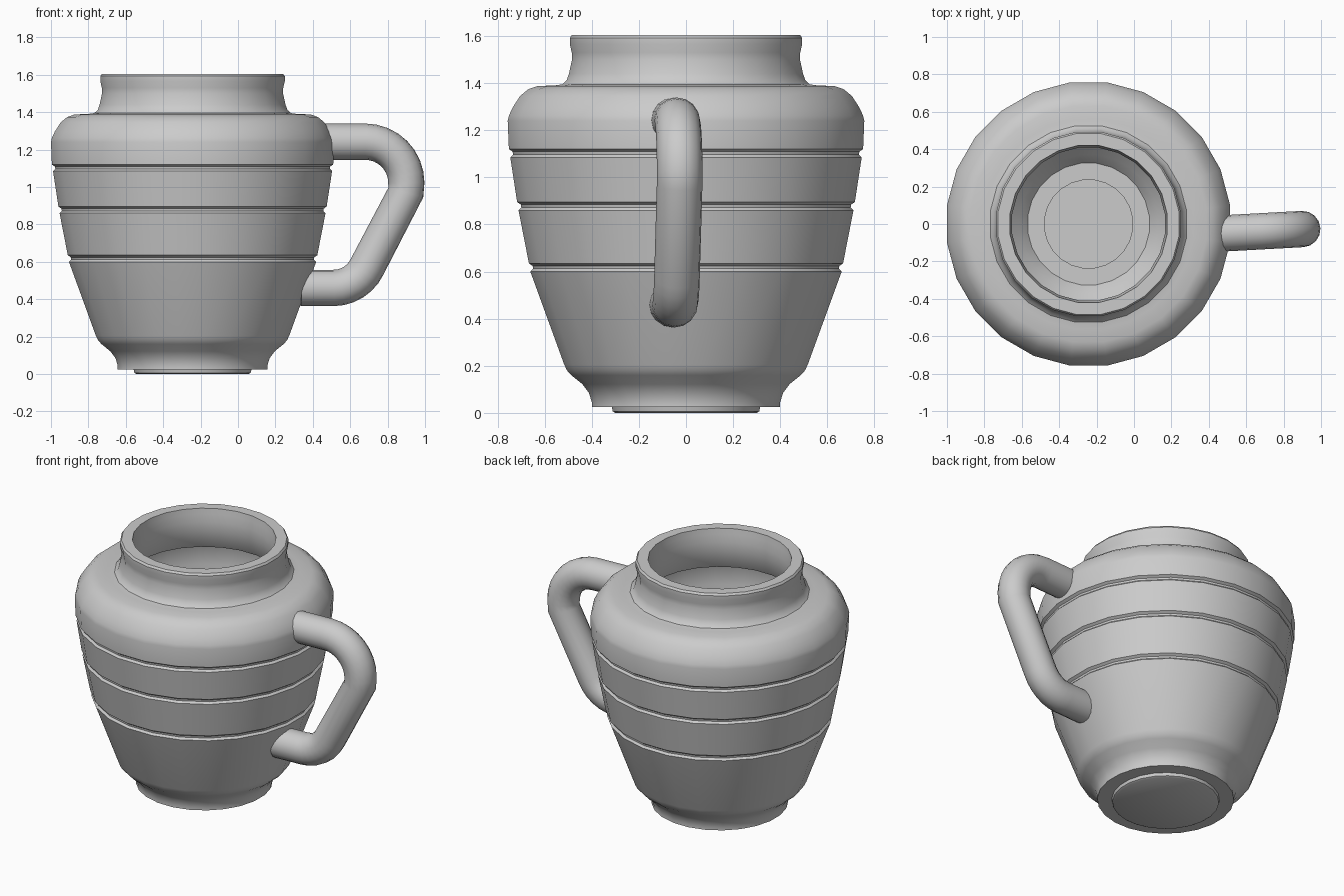
import bpy, math
from mathutils import Vector

cube = bpy.data.objects.get("Cube")
if cube:
    bpy.data.objects.remove(cube, do_unlink=True)

CENTRE_X = -0.243
SIDES = 24

clay = bpy.data.materials.new("grey_clay")
clay.use_nodes = True
GREY = (0.6, 0.6, 0.6, 1)
clay.diffuse_color = GREY
clay.node_tree.nodes["Principled BSDF"].inputs["Base Color"].default_value = GREY


def finish(obj, angle):
    """Give the part its material and smooth shading with sharp creases."""
    if not obj.data.materials:
        obj.data.materials.append(clay)
    bpy.ops.object.select_all(action='DESELECT')
    obj.select_set(True)
    bpy.context.view_layer.objects.active = obj
    bpy.ops.object.shade_smooth_by_angle(angle=math.radians(angle))


def lathe(name, profile, sides):
    """Revolve a (radius, height) profile; radii are measured to the flat sides."""
    widen = 1 / math.cos(math.pi / sides)
    verts, rings, faces = [], [], []
    for r, z in profile:
        start = len(verts)
        if r == 0:
            verts.append((CENTRE_X, 0, z))
            rings.append([start] * sides)
            continue
        for i in range(sides):
            a = 2 * math.pi * (i + 0.5) / sides
            verts.append((CENTRE_X + r * widen * math.cos(a), r * widen * math.sin(a), z))
        rings.append(list(range(start, start + sides)))
    for low, high in zip(rings, rings[1:]):
        for i in range(sides):
            j = (i + 1) % sides
            loop = [low[i], low[j], high[j], high[i]]
            faces.append(list(dict.fromkeys(loop)))
    mesh = bpy.data.meshes.new(name)
    mesh.from_pydata(verts, [], faces)
    obj = bpy.data.objects.new(name, mesh)
    bpy.context.collection.objects.link(obj)
    return obj


def groove(r, z):
    """Shallow notch around the body, its lower lip at radius r."""
    return [(r, z), (r - 0.012, z + 0.012), (r - 0.01, z + 0.024), (r + 0.006, z + 0.035)]


# Jar: foot and outer wall, then over the rim and down the inside
foot = [(0, 0), (0.3, 0), (0.311, 0.006), (0.315, 0.025), (0.4, 0.025)]
outer = [(0.4, 0.045), (0.412, 0.085), (0.44, 0.122), (0.487, 0.16), (0.505, 0.18), (0.517, 0.205)]
outer += groove(0.661, 0.6) + groove(0.711, 0.86) + groove(0.746, 1.085)
shoulder = [(0.757, 1.24), (0.752, 1.262), (0.737, 1.295), (0.705, 1.345), (0.67, 1.374),
            (0.63, 1.388), (0.56, 1.39), (0.525, 1.395), (0.507, 1.412), (0.497, 1.44)]
neck = [(0.484, 1.5), (0.485, 1.53), (0.493, 1.565), (0.493, 1.592), (0.484, 1.605)]
inside = [(0.42, 1.605), (0.415, 1.57), (0.408, 1.52), (0.41, 1.46), (0.425, 1.39),
          (0.45, 1.34), (0.49, 1.322), (0.61, 1.315), (0.655, 1.285), (0.68, 1.23),
          (0.68, 1.12), (0.64, 0.87), (0.588, 0.62), (0.45, 0.23), (0.425, 0.2),
          (0.37, 0.15), (0.325, 0.095), (0.235, 0.095), (0.235, 0.07), (0, 0.07)]
jar = lathe("jar_body", foot + outer + shoulder + neck + inside, SIDES)
finish(jar, 30)


# Handle: round tube along a bent path that swings slightly sideways
def arc(cx, cz, r, start, end, steps):
    angles = [math.radians(start + (end - start) * i / steps) for i in range(steps + 1)]
    return [(cx + r * math.cos(a), cz + r * math.sin(a)) for a in angles]


path = [(0.46, 1.242)] + arc(0.68, 1.022, 0.22, 90, 0, 8) + [(0.897, 0.97)]
path += arc(0.51, 0.66, 0.2, -25, -90, 6) + [(0.335, 0.46)]
curve = bpy.data.curves.new("handle", 'CURVE')
curve.dimensions = '3D'
curve.bevel_depth = 0.097
curve.bevel_resolution = 6
curve.use_fill_caps = True
spline = curve.splines.new('POLY')
spline.points.add(len(path) - 1)
for point, (x, z) in zip(spline.points, path):
    point.co = (x, -0.05 + 0.055 * (x - 0.48), z, 1)
handle = bpy.data.objects.new("handle", curve)
bpy.context.collection.objects.link(handle)
bpy.ops.object.select_all(action='DESELECT')
handle.select_set(True)
bpy.context.view_layer.objects.active = handle
bpy.ops.object.convert(target='MESH')
finish(bpy.context.view_layer.objects.active, 40)
